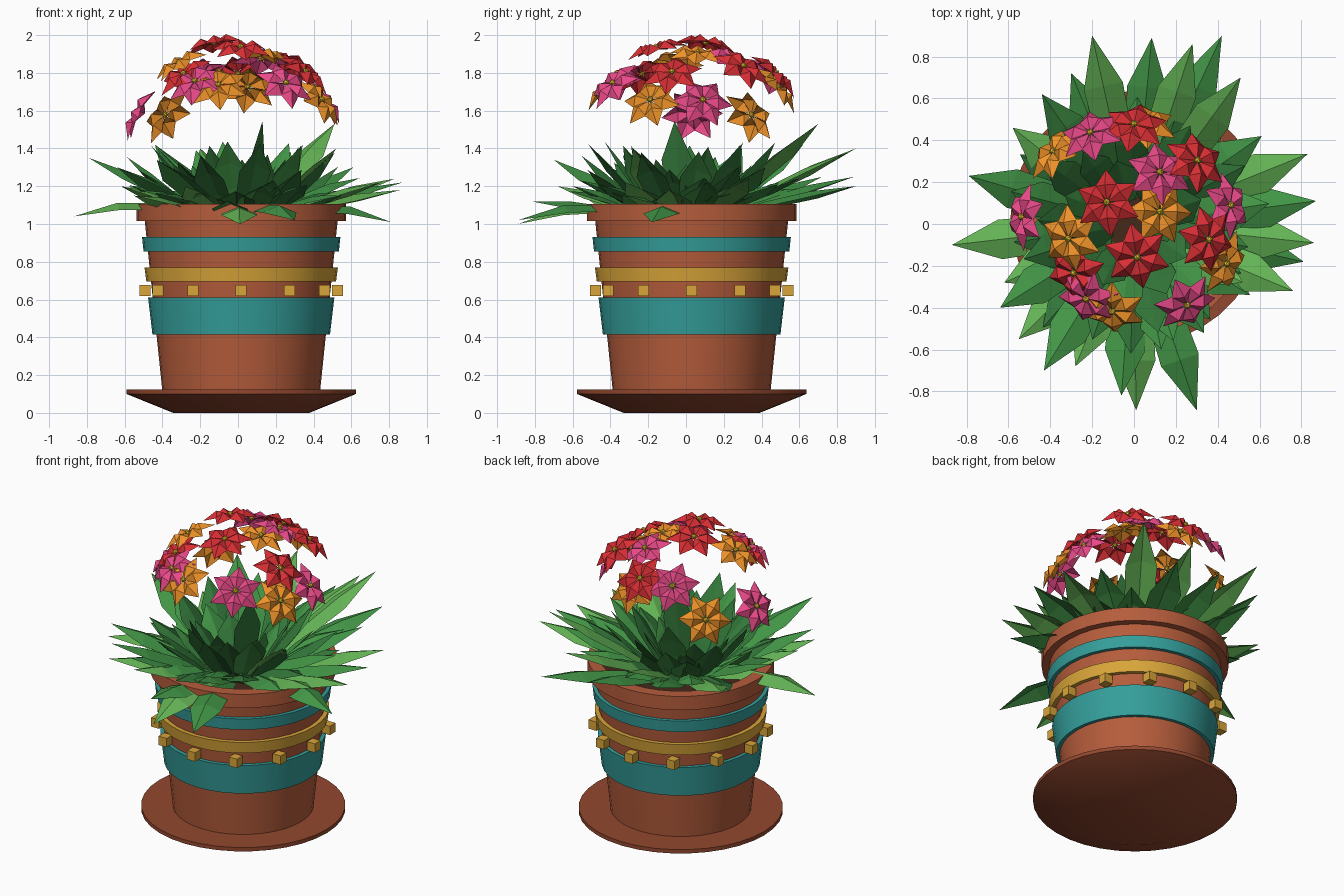
import bpy, bmesh, random
from math import sin, cos, pi, radians
from mathutils import Vector, Matrix

if "Cube" in bpy.data.objects:
    bpy.data.objects.remove(bpy.data.objects["Cube"])

random.seed(4)
CX, CY = 0.017, 0.03      # pot axis


def material(name, r, g, b):
    m = bpy.data.materials.new(name)
    m.diffuse_color = [(c / 255) ** 2.2 for c in (r, g, b)] + [1]
    m.use_nodes = True
    m.node_tree.nodes["Principled BSDF"].inputs["Base Color"].default_value = m.diffuse_color
    return m


TERRACOTTA = material("terracotta", 180, 93, 62)
SAUCER = material("saucer_clay", 145, 73, 50)
TEAL = material("teal", 55, 157, 153)
GOLD = material("gold", 216, 164, 60)
SOIL = material("soil", 70, 45, 32)
YELLOW = material("yellow", 225, 190, 50)
GREENS = [material("green_light", 100, 178, 86), material("green_mid", 68, 148, 72),
          material("green_dark", 54, 118, 60)]
PETALS = {"red": material("red", 215, 50, 55), "orange": material("orange", 238, 145, 45),
          "pink": material("pink", 232, 75, 135)}


def finish(bm, name, mat, smooth=False):
    me = bpy.data.meshes.new(name)
    bm.to_mesh(me)
    bm.free()
    if smooth:
        me.shade_smooth()
        me.set_sharp_from_angle(angle=radians(30))
    me.materials.append(mat)
    ob = bpy.data.objects.new(name, me)
    bpy.context.collection.objects.link(ob)
    return ob


def lathe(name, profile, mat, closed=False, n=36):
    bm = bmesh.new()
    rings = [[bm.verts.new((CX + r * cos(2 * pi * i / n), CY + r * sin(2 * pi * i / n), z))
              for i in range(n)] for r, z in profile]
    pairs = list(zip(rings, rings[1:]))
    if closed:
        pairs.append((rings[-1], rings[0]))
    else:
        bm.faces.new(rings[0])
        bm.faces.new(rings[-1])
    for a, b in pairs:
        for i in range(n):
            j = (i + 1) % n
            bm.faces.new((a[i], a[j], b[j], b[i]))
    bmesh.ops.recalc_face_normals(bm, faces=bm.faces)
    return finish(bm, name, mat, True)


# Pot, rim, saucer, soil
lathe("saucer", [(0.36, 0), (0.607, 0.1), (0.607, 0.125), (0.3, 0.122)], SAUCER)
lathe("pot_body", [(0.417, 0.11), (0.512, 1.03), (0.47, 1.03), (0.38, 0.18)], TERRACOTTA)
lathe("pot_rim", [(0.555, 1.015), (0.555, 1.105), (0.48, 1.105), (0.47, 1.015)], TERRACOTTA, True)
lathe("soil", [(0.46, 0.95), (0.473, 1.02)], SOIL)

# Painted bands
for name, z0, r0, z1, r1, mat in (("lower_band", 0.415, 0.47, 0.61, 0.493, TEAL),
                                  ("gold_band", 0.695, 0.502, 0.77, 0.512, GOLD),
                                  ("upper_band", 0.855, 0.517, 0.93, 0.525, TEAL)):
    lathe(name, [(r0, z0), (r1, z1), (r1 - 0.05, z1), (r0 - 0.05, z0)], mat, True)

# Ring of square beads
bm = bmesh.new()
for k in range(12):
    a = k * pi / 6
    pos = Vector((CX + 0.51 * cos(a), CY + 0.51 * sin(a), 0.648))
    bmesh.ops.create_cube(bm, size=0.058, matrix=Matrix.Translation(pos))
finish(bm, "beads", GOLD)


# Leaves: folded blades following an arch from the soil to the tip
def add_leaf(bm, tip, width, lift, root):
    tip = Vector(tip)
    flat = Vector((tip.x, tip.y, 0))
    out = flat.normalized()
    side = Vector((-out.y, out.x, 0))
    base = out * root + Vector((0, 0, 1.02))
    mid = (base + tip) / 2 + Vector((0, 0, lift))
    rows = []
    for t, w in ((0, 0.4), (0.35, 0.9), (0.68, 1.0)):
        p = base * (1 - t) ** 2 + mid * 2 * t * (1 - t) + tip * t * t
        drop = Vector((0, 0, 0.4 * width * w))
        rows.append([bm.verts.new(q) for q in (p - side * width * w - drop, p,
                                               p + side * width * w - drop)])
    for a, b in zip(rows, rows[1:]):
        for i in (0, 1):
            bm.faces.new((a[i], a[i + 1], b[i + 1], b[i]))
    v = bm.verts.new(tip)
    for i in (0, 1):
        bm.faces.new((rows[-1][i], rows[-1][i + 1], v))


outer_tips = [(-.2, .9, 1.4), (.085, .89, 1.25), (.28, .86, 1.38), (.42, .9, 1.2), (.51, .7, 1.53),
              (.61, .42, 1.3), (.83, .335, 1.24), (.87, .11, 1.22), (.86, -.09, 1.18),
              (.81, -.18, 1.01), (.76, -.32, 1.22), (.3, -.89, 1.02), (.01, -.89, 1.0),
              (-.43, -.7, 1.34), (-.28, -.68, 1.2), (-.64, -.4, 1.3), (-.87, -.1, 1.04),
              (-.79, .23, 1.35), (-.58, .46, 1.2), (-.44, .62, 1.42), (-.55, -.55, 1.15),
              (.13, -.6, 1.2), (.52, -.28, 1.4), (-.3, .72, 1.25), (-.62, -.28, 1.2),
              (-.06, -.82, 1.12)]
blades = [bmesh.new() for g in GREENS]
for i, tip in enumerate(outer_tips):
    add_leaf(blades[i % 2], tip, 0.095, 0.18 if tip[2] < 1.1 else 0.07, 0.15)
add_leaf(blades[2], (.13, -.06, 1.545), 0.09, 0.0, 0.05)

# Upright heart of the plant, then a mid ring
for i in range(32):
    a = i * 2.39996
    r = 0.2 + 0.42 * (i / 31) ** 0.8
    z = 1.37 + random.uniform(-0.1, 0.08)
    add_leaf(blades[2 if i % 3 else 1], (r * cos(a), r * sin(a), z), 0.085, 0.04, 0.03 + 0.25 * r)
# Low leaves lying over the soil and rim
for i in range(18):
    a = i * pi / 9 + 0.15
    r = random.uniform(0.55, 0.66)
    add_leaf(blades[1 + i % 2], (r * cos(a), r * sin(a), random.uniform(1.14, 1.26)), 0.1, 0.09, 0.12)
for bm, mat, name in zip(blades, GREENS, ("light_leaves", "mid_leaves", "dark_leaves")):
    finish(bm, name, mat)


# Flowers: six ridged, drooping petals facing out from a dome
def add_flower(bm, frame):
    for k in range(6):
        m = frame @ Matrix.Rotation(k * pi / 3, 4, 'Z')
        pts = [(0.006, 0, -0.005), (0.084, -0.053, -0.014), (0.08, 0, 0.022),
               (0.084, 0.053, -0.014), (0.164, 0, -0.035)]
        b, l, c, r, t = [bm.verts.new(m @ Vector(p)) for p in pts]
        for f in ((b, l, c), (b, c, r), (l, t, c), (c, t, r)):
            bm.faces.new(f)


flowers = {
    "red": [(-.13, .105, 1.965), (.015, -.16, 1.94), (.305, .305, 1.84), (.0, .48, 1.80),
            (-.29, -.235, 1.80), (.36, -.075, 1.81)],
    "orange": [(.125, .06, 1.91), (.05, .49, 1.73), (-.39, .35, 1.58), (-.315, -.07, 1.86),
               (-.105, -.42, 1.74), (.445, -.19, 1.66)],
    "pink": [(.125, .25, 1.88), (-.21, .44, 1.79), (-.54, .035, 1.59), (-.23, -.36, 1.76),
             (.255, -.39, 1.75), (.465, .09, 1.66)]}
centres = bmesh.new()
for colour, places in flowers.items():
    bm = bmesh.new()
    for p in places:
        p = Vector(p)
        n = (p - Vector((0, 0, 1.3))).normalized()
        frame = (Matrix.Translation(p) @ n.to_track_quat('Z', 'Y').to_matrix().to_4x4()
                 @ Matrix.Rotation(random.uniform(0, 1), 4, 'Z'))
        add_flower(bm, frame)
        bmesh.ops.create_icosphere(centres, subdivisions=1, radius=0.018,
                                   matrix=frame @ Matrix.Translation((0, 0, -0.002)))
    finish(bm, colour + "_flowers", PETALS[colour])
finish(centres, "flower_centres", YELLOW)
